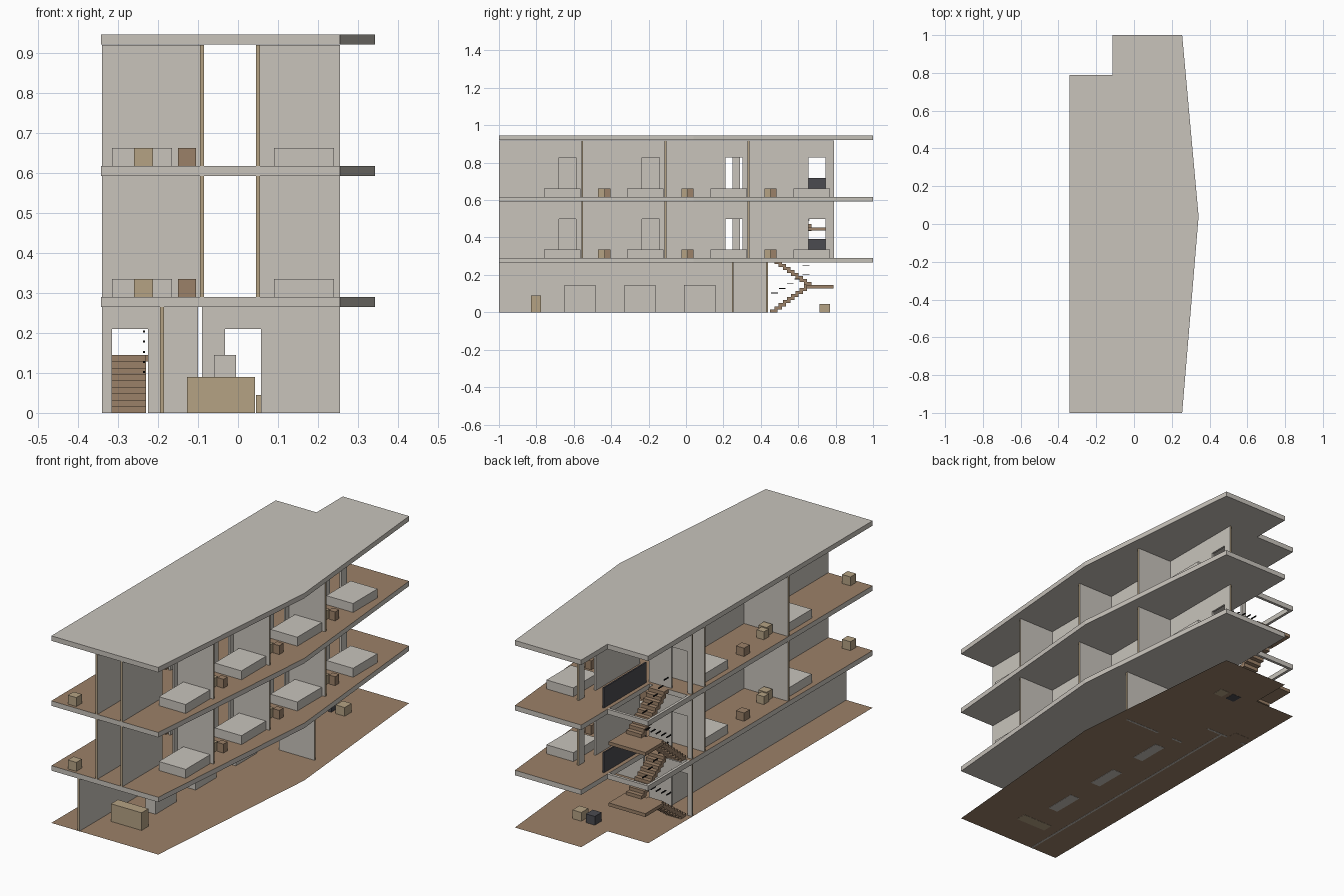
import bpy, bmesh
from mathutils import Vector

cube = bpy.data.objects.get("Cube")
if cube:
    bpy.data.objects.remove(cube, do_unlink=True)


def material(name, r, g, b):
    m = bpy.data.materials.new(name)
    m.use_nodes = True
    m.diffuse_color = (r, g, b, 1)
    node = next(n for n in m.node_tree.nodes if n.type == 'BSDF_PRINCIPLED')
    node.inputs["Base Color"].default_value = (r, g, b, 1)
    node.inputs["Roughness"].default_value = 0.8
    return m


PLASTER = material("plaster_grey", 0.58, 0.55, 0.50)
TAN = material("light_wood", 0.46, 0.36, 0.23)
BROWN = material("brown_wood", 0.33, 0.22, 0.14)
DARK = material("dark_panel", 0.07, 0.07, 0.08)
BLACK = material("black_metal", 0.01, 0.01, 0.01)


def finish(name, bm, *mats):
    bmesh.ops.recalc_face_normals(bm, faces=bm.faces)
    mesh = bpy.data.meshes.new(name)
    bm.to_mesh(mesh)
    bm.free()
    for m in mats:
        mesh.materials.append(m)
    ob = bpy.data.objects.new(name, mesh)
    bpy.context.scene.collection.objects.link(ob)
    return ob


def add_box(bm, x0, x1, y0, y1, z0, z1):
    made = bmesh.ops.create_cube(bm, size=1)["verts"]
    for v in made:
        v.co = Vector((x1 if v.co.x > 0 else x0,
                       y1 if v.co.y > 0 else y0,
                       z1 if v.co.z > 0 else z0))


def box(name, mat, *bounds):
    bm = bmesh.new()
    add_box(bm, *bounds)
    return finish(name, bm, mat)


def prism(points, offset):
    """Closed outline pushed along an offset."""
    bm = bmesh.new()
    face = bm.faces.new([bm.verts.new(p) for p in points])
    made = bmesh.ops.extrude_face_region(bm, geom=[face])["geom"]
    bmesh.ops.translate(bm, vec=offset,
                        verts=[g for g in made if isinstance(g, bmesh.types.BMVert)])
    bm.normal_update()
    return bm


def wall(name, axis, at, start, end, z0, z1, doors=(), thick=0.01):
    """Upright wall with door notches and wooden end faces."""
    head = z0 + 0.21
    outline = [(start, z0)]
    for a, b in doors:
        outline += [(a, z0), (a, head), (b, head), (b, z0)]
    outline += [(end, z0), (end, z1), (start, z1)]
    h = thick / 2
    if axis == 'y':
        bm = prism([(at - h, s, z) for s, z in outline], (thick, 0, 0))
    else:
        bm = prism([(s, at - h, z) for s, z in outline], (0, thick, 0))
    i = 1 if axis == 'y' else 0
    for f in bm.faces:
        if all(abs(v.co[i] - start) < 1e-4 for v in f.verts) or \
           all(abs(v.co[i] - end) < 1e-4 for v in f.verts):
            f.material_index = 1
    return finish(name, bm, PLASTER, TAN)


# Floor outline, full and with the stairwell left open
EAST = [(-0.342, -1), (0.255, -1), (0.342, 0.04), (0.255, 1), (-0.115, 1)]
FULL = EAST + [(-0.115, 0.79), (-0.342, 0.79)]
OPEN = EAST + [(-0.115, 0.455), (-0.342, 0.455)]
SLAB = 0.025
LEVELS = [0.0, 0.29, 0.617]
ROOF = 0.945

# Ground sheet
bm = bmesh.new()
bm.faces.new([bm.verts.new((x, y, 0.001)) for x, y in FULL])
finish("ground_floor", bm, BROWN)

# Floor slabs with timber tops and a thin frame around the stairwell
for n, top in enumerate(LEVELS[1:], 1):
    bm = prism([(x, y, top - SLAB) for x, y in OPEN], (0, 0, SLAB))
    for f in bm.faces:
        if f.calc_center_median().z > top - 0.001:
            f.material_index = 1
    finish(f"floor_slab_{n}", bm, PLASTER, BROWN)
    bm = bmesh.new()
    add_box(bm, -0.342, -0.328, 0.455, 0.79, top - SLAB, top)
    add_box(bm, -0.328, -0.115, 0.776, 0.79, top - SLAB, top)
    finish(f"stairwell_frame_{n}", bm, PLASTER)

finish("roof_slab", prism([(x, y, ROOF - SLAB) for x, y in FULL], (0, 0, SLAB)), PLASTER)

# Ground storey walls
STAIR_DOOR = [(-0.315, -0.225)]
G = LEVELS[1] - SLAB
wall("lobby_side_wall", 'y', -0.19, -1, 0.43, 0, G)
wall("lobby_back_wall", 'x', 0.25, -0.09, 0.255, 0, G, [(-0.032, 0.058)])
wall("ground_stair_wall", 'x', 0.433, -0.34, -0.10, 0, G, STAIR_DOOR)

# Ground storey furniture
box("reception_desk", TAN, -0.128, 0.043, -0.83, -0.775, 0, 0.09)
for i in range(3):
    y = -0.65 + 0.32 * i
    box(f"lobby_block_{i + 1}", PLASTER, -0.06, -0.005, y, y + 0.167, 0, 0.145)
box("back_stool", TAN, 0.045, 0.095, 0.715, 0.77, 0, 0.045)
box("back_dark_stool", DARK, -0.03, 0.02, 0.715, 0.77, 0, 0.045)

# Upper storeys
EAST_DIVIDERS = [-0.555, -0.11, 0.335]
WEST_DIVIDERS = [-0.333, 0.335]
for n, z in enumerate(LEVELS[1:], 1):
    top = z + 0.3025
    east_doors = [(-0.68 + 0.445 * i, -0.588 + 0.445 * i) for i in range(4)]
    wall(f"east_corridor_wall_{n}", 'y', 0.05, -1, 0.79, z, top, east_doors)
    wall(f"west_corridor_wall_{n}", 'y', -0.09, -1, 0.29, z, top,
         [(-0.508, -0.418), (0.159, 0.249)])
    wall(f"stair_wall_{n}", 'x', 0.433, -0.34, -0.10, z, top, STAIR_DOOR)
    box(f"stairwell_panel_{n}", DARK, -0.095, -0.088, 0.45, 0.79, z, z + 0.102)

    for i, y in enumerate(EAST_DIVIDERS):
        wall(f"east_divider_{n}_{i + 1}", 'x', y, 0.055, 0.255, z, top)
        box(f"east_desk_{n}_{i + 1}", TAN, 0.14, 0.185, y + 0.085, y + 0.13, z, z + 0.045)
        box(f"east_chair_{n}_{i + 1}", BROWN, 0.19, 0.225, y + 0.118, y + 0.15, z, z + 0.045)
    for i in range(4):
        y = -0.76 + 0.445 * i
        box(f"east_bed_{n}_{i + 1}", PLASTER, 0.09, 0.24, y, y + 0.195, z, z + 0.045)

    for i, y in enumerate(WEST_DIVIDERS):
        wall(f"west_divider_{n}_{i + 1}", 'x', y, -0.34, -0.095, z, top)
        box(f"west_bed_{n}_{i + 1}", PLASTER, -0.315, -0.165, y - 0.22, y - 0.025, z, z + 0.045)
        box(f"west_nightstand_{n}_{i + 1}", BROWN, -0.15, -0.105, y - 0.09, y - 0.045,
            z, z + 0.045)
        box(f"west_desk_{n}_{i + 1}", TAN, -0.26, -0.213, y - 0.652, y - 0.607, z, z + 0.045)
    box(f"west_chair_{n}", TAN, -0.27, -0.23, -0.275, -0.235, z, z + 0.04)
    box(f"west_stool_{n}", BROWN, -0.30, -0.255, -0.08, -0.035, z, z + 0.042)

# Two-flight stairs with stepped rails
STEPS = 9
for n, (low, high) in enumerate(zip(LEVELS, LEVELS[1:]), 1):
    mid = (low + high) / 2
    rise = (mid - low) / STEPS
    run = 0.0225
    box(f"stair_landing_{n}", BROWN, -0.325, -0.12, 0.645, 0.788, mid - 0.017, mid)
    treads, rails = bmesh.new(), bmesh.new()
    for s in range(STEPS):
        y = 0.45 + run * s
        z = low + rise * (s + 1)
        add_box(treads, -0.315, -0.23, y, y + 0.04, z - rise, z)
        z = high - rise * s
        add_box(treads, -0.22, -0.135, y, y + 0.04, z - rise, z)
    for s in range(5):
        y = 0.455 + 0.042 * s
        z = low + 0.102 + 0.0253 * s
        add_box(rails, -0.238, -0.233, y, y + 0.036, z - 0.0025, z + 0.0025)
        z = high + 0.06 - 0.0253 * s
        add_box(rails, -0.222, -0.217, y, y + 0.036, z - 0.0025, z + 0.0025)
    finish(f"stair_treads_{n}", treads, BROWN)
    finish(f"stair_rails_{n}", rails, BLACK)
